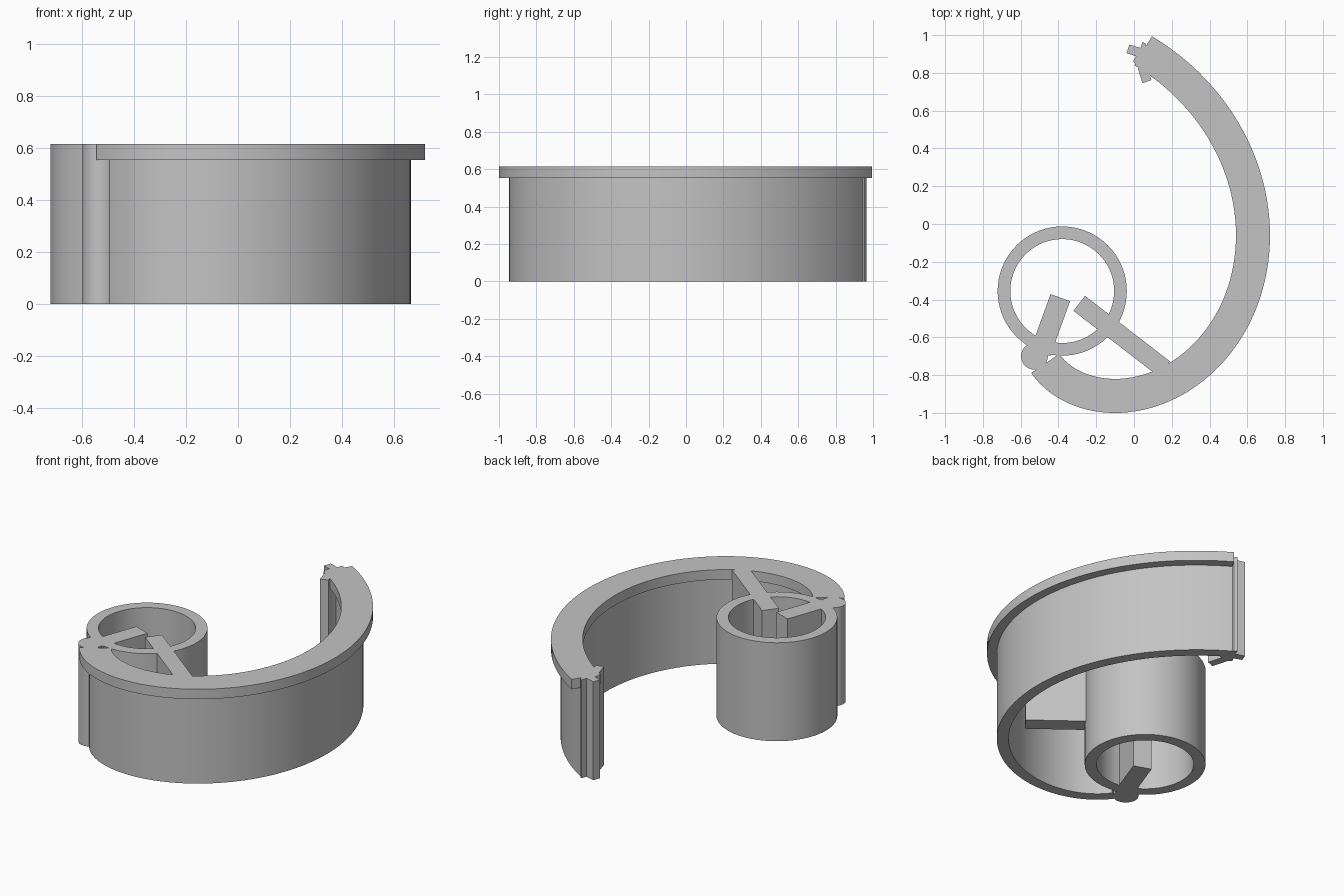
import bpy, bmesh, math
from mathutils import Vector

cube = bpy.data.objects.get("Cube")
if cube:
    bpy.data.objects.remove(cube, do_unlink=True)

HEIGHT = 0.615
FLANGE_Z = 0.553

grey = bpy.data.materials.new("plain grey")
grey.use_nodes = True
COLOUR = (0.55, 0.55, 0.55, 1)
grey.diffuse_color = COLOUR
grey.node_tree.nodes["Principled BSDF"].inputs["Base Color"].default_value = COLOUR


def extrude_outline(name, outline, z0, z1, hole=None):
    """Upright prism from an outline, with an optional matching hole loop."""
    bm = bmesh.new()
    outer = [bm.verts.new((x, y, z0)) for x, y in outline]
    if hole:
        inner = [bm.verts.new((x, y, z0)) for x, y in hole]
        n = len(outer)
        faces = [bm.faces.new((outer[i], outer[(i + 1) % n],
                               inner[(i + 1) % n], inner[i])) for i in range(n)]
    else:
        faces = [bm.faces.new(outer)]
    top = bmesh.ops.extrude_face_region(bm, geom=faces, use_keep_orig=True)["geom"]
    for v in top:
        if isinstance(v, bmesh.types.BMVert):
            v.co.z = z1
    bmesh.ops.recalc_face_normals(bm, faces=bm.faces)
    mesh = bpy.data.meshes.new(name)
    bm.to_mesh(mesh)
    bm.free()
    mesh.materials.append(grey)
    obj = bpy.data.objects.new(name, mesh)
    bpy.context.collection.objects.link(obj)
    bpy.ops.object.select_all(action="DESELECT")
    obj.select_set(True)
    bpy.context.view_layer.objects.active = obj
    bpy.ops.object.shade_smooth_by_angle(angle=math.radians(30))
    return obj


def circle(cx, cy, r, n=72):
    return [(cx + r * math.cos(math.tau * i / n), cy + r * math.sin(math.tau * i / n))
            for i in range(n)]


def bar(name, start, end, width, z0):
    a, b = Vector(start), Vector(end)
    d = (b - a).normalized() * width / 2
    side = Vector((-d.y, d.x))
    extrude_outline(name, [a + side, a - side, b - side, b + side], z0, HEIGHT)


def spiral(theta):
    """Outer edge: radius of curvature grows steadily with the angle."""
    a, b, s, c = 1.10, 0.28, math.sin(theta), math.cos(theta)
    return Vector((0.72 - a * (1 - c) - b * (s - theta * c),
                   -0.06 + a * s + b * (theta * s + c - 1)))


def spiral_band(name, near, far, z0, z1, steps=80):
    """Curved strip between two inward offsets of the spiral."""
    start, end = math.radians(-146), math.radians(59)
    angles = [start + (end - start) * i / steps for i in range(steps + 1)]

    def edge(off):
        return [spiral(t) - off * Vector((math.cos(t), math.sin(t))) for t in angles]
    extrude_outline(name, edge(near) + edge(far)[::-1], z0, z1)


# Spiral wall with a wider flange on top
spiral_band("spiral_wall", 0.055, 0.122, 0, HEIGHT - 0.01)
spiral_band("top_flange", 0, 0.18, FLANGE_Z, HEIGHT)

# Round tube and the post joining it to the wall
extrude_outline("round_tube", circle(-0.38, -0.355, 0.342), 0, HEIGHT,
                circle(-0.38, -0.355, 0.275))
extrude_outline("joint_post", circle(-0.527, -0.70, 0.071, 40), 0, HEIGHT)

# Straight arms reaching into the tube
bar("short_arm", (-0.39, -0.39), (-0.495, -0.68), 0.11, 0)
bar("long_arm", (-0.29, -0.42), (0.16, -0.767), 0.1, 0.245)

# Hooked clip along the free end of the wall
clip = [(0.062, 0.955), (0.045, 0.965), (0.035, 0.932), (-0.024, 0.95), (-0.04, 0.905),
        (0.01, 0.888), (-0.005, 0.86), (0.016, 0.84), (0.045, 0.745),
        (0.092, 0.762), (0.065, 0.85), (0.075, 0.88)]
extrude_outline("end_clip", clip, 0, HEIGHT)
